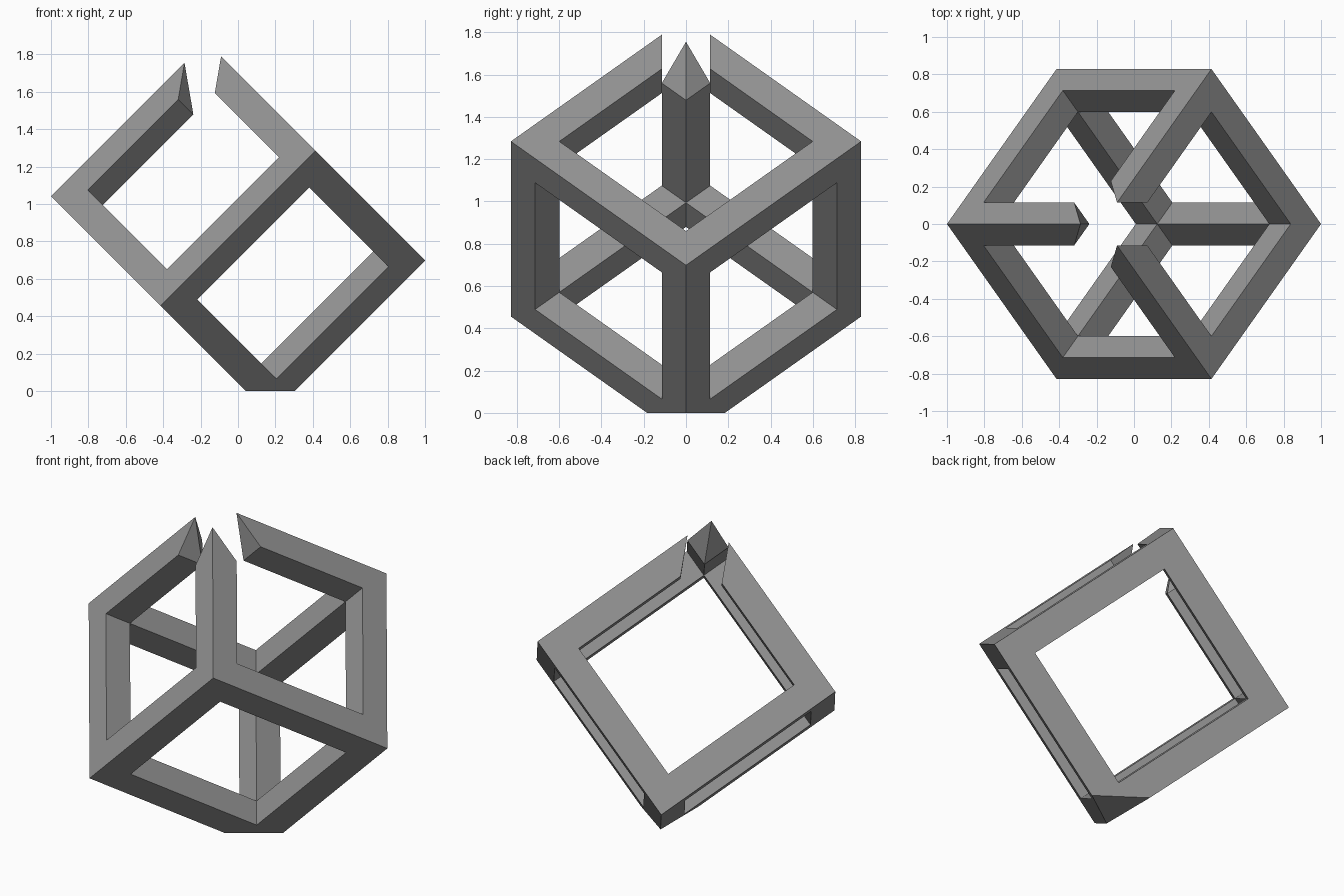
import bpy, bmesh
from mathutils import Vector

if "Cube" in bpy.data.objects:
    bpy.data.objects.remove(bpy.data.objects["Cube"])

A = 1.1716      # cube side
T = 0.162       # square bar thickness
H = A / 2
R = 0.5 ** 0.5
CENTRE = Vector((0, 0, 0.87))
# cube axes: the cube stands on a corner, all three point upward
AXES = [Vector((R, 0, R)), Vector((-0.5, R, 0.5)), Vector((-0.5, -R, 0.5))]

bm = bmesh.new()


def corner(k, si, sj, a, b, end):
    """Point on the bar along axis k; its ends are mitred, open at the top corner."""
    reach = H - max(a, b)
    if end > 0 and si > 0 and sj > 0:
        reach -= T
    c = [0, 0, 0]
    c[k] = end * reach
    c[(k + 1) % 3] = si * (H - a)
    c[(k + 2) % 3] = sj * (H - b)
    return bm.verts.new(CENTRE + sum((ax * v for ax, v in zip(AXES, c)), Vector()))


# twelve mitred bars
ring = [(0, 0), (T, 0), (T, T), (0, T)]
for k in range(3):
    for si in (-1, 1):
        for sj in (-1, 1):
            lo = [corner(k, si, sj, a, b, -1) for a, b in ring]
            hi = [corner(k, si, sj, a, b, 1) for a, b in ring]
            for n in range(4):
                m = (n + 1) % 4
                bm.faces.new((lo[n], lo[m], hi[m], hi[n]))
            # pointed ends beside the missing top corner
            if si > 0 and sj > 0:
                bm.faces.new((hi[0], hi[1], hi[2]))
                bm.faces.new((hi[0], hi[2], hi[3]))
bmesh.ops.remove_doubles(bm, verts=bm.verts[:], dist=1e-4)

# flat foot
cut = bmesh.ops.bisect_plane(bm, geom=bm.verts[:] + bm.edges[:] + bm.faces[:],
                             plane_co=(0, 0, 0), plane_no=(0, 0, 1), clear_inner=True)
bmesh.ops.holes_fill(bm, edges=[e for e in bm.edges if e.is_boundary], sides=0)
bmesh.ops.recalc_face_normals(bm, faces=bm.faces[:])

mesh = bpy.data.meshes.new("open_cube_frame")
bm.to_mesh(mesh)
bm.free()
mat = bpy.data.materials.new("grey")
mat.diffuse_color = (0.3, 0.3, 0.3, 1)
mat.use_nodes = True
mat.node_tree.nodes["Principled BSDF"].inputs["Base Color"].default_value = mat.diffuse_color
mesh.materials.append(mat)
bpy.context.collection.objects.link(bpy.data.objects.new("open_cube_frame", mesh))
